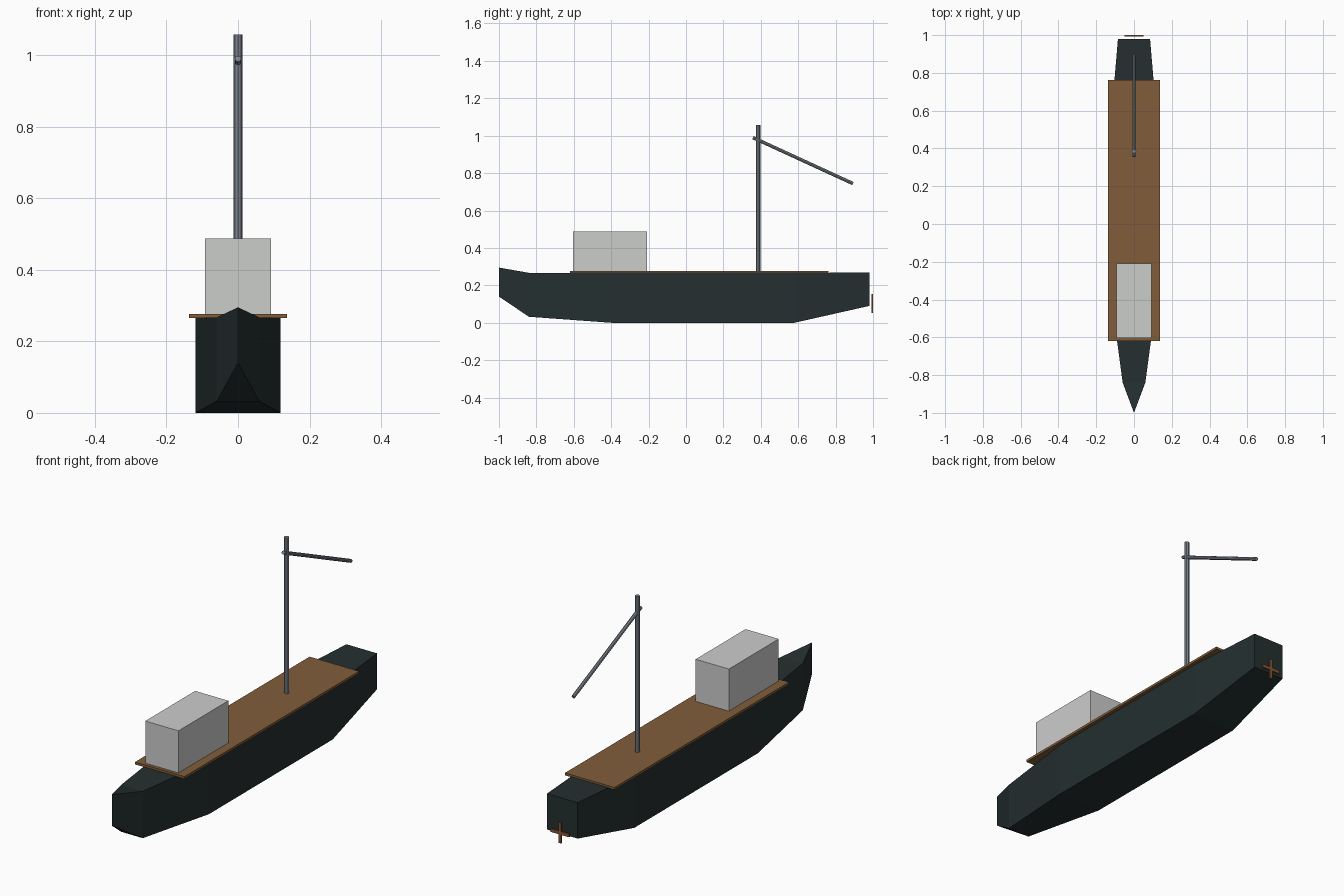
import bpy
import bmesh
from mathutils import Vector

if "Cube" in bpy.data.objects:
    bpy.data.objects.remove(bpy.data.objects["Cube"], do_unlink=True)


def material(name, r, g, b):
    m = bpy.data.materials.new(name)
    m.use_nodes = True
    m.diffuse_color = (r, g, b, 1)
    m.node_tree.nodes["Principled BSDF"].inputs["Base Color"].default_value = (r, g, b, 1)
    return m


hull_paint = material("dark hull paint", 0.018, 0.028, 0.029)
wood = material("deck wood", 0.22, 0.11, 0.043)
cabin_paint = material("pale cabin paint", 0.6, 0.61, 0.6)
steel = material("grey steel", 0.21, 0.24, 0.28)
bronze = material("bronze", 0.24, 0.095, 0.035)


def finish(name, bm, mat):
    bmesh.ops.recalc_face_normals(bm, faces=bm.faces)
    mesh = bpy.data.meshes.new(name)
    bm.to_mesh(mesh)
    bm.free()
    mesh.materials.append(mat)
    obj = bpy.data.objects.new(name, mesh)
    bpy.context.collection.objects.link(obj)
    return obj


def box(name, low, high, mat):
    low, high = Vector(low), Vector(high)
    bm = bmesh.new()
    bmesh.ops.create_cube(bm, size=1)
    bmesh.ops.scale(bm, vec=high - low, verts=bm.verts)
    bmesh.ops.translate(bm, vec=(low + high) / 2, verts=bm.verts)
    return finish(name, bm, mat)


def pole(name, start, end, radius, mat):
    start, end = Vector(start), Vector(end)
    axis = end - start
    bm = bmesh.new()
    bmesh.ops.create_cone(bm, cap_ends=True, segments=8, radius1=radius,
                          radius2=radius, depth=axis.length)
    turn = Vector((0, 0, 1)).rotation_difference(axis).to_matrix()
    bmesh.ops.rotate(bm, matrix=turn, verts=bm.verts)
    bmesh.ops.translate(bm, vec=(start + end) / 2, verts=bm.verts)
    return finish(name, bm, mat)


# Hull lofted through stations: y, half width, keel height, rail height
stations = [(-1.0, 0.0, 0.14, 0.295), (-0.84, 0.06, 0.032, 0.267),
            (-0.4, 0.119, 0.0, 0.265), (0.58, 0.119, 0.0, 0.265),
            (0.98, 0.085, 0.09, 0.27)]
bm = bmesh.new()
rings = [[bm.verts.new(p) for p in ((-w, y, lo), (w, y, lo), (w, y, hi), (-w, y, hi))]
         for y, w, lo, hi in stations]
for a, b in zip(rings, rings[1:]):
    for i in range(4):
        j = (i + 1) % 4
        bm.faces.new((a[i], a[j], b[j], b[i]))
bm.faces.new(rings[-1])
# The first station closes into the sharp stem
bmesh.ops.remove_doubles(bm, verts=bm.verts, dist=0.0001)
finish("hull", bm, hull_paint)

# Deck and cabin
box("deck", (-0.137, -0.62, 0.265), (0.137, 0.763, 0.277), wood)
box("cabin", (-0.092, -0.603, 0.275), (0.092, -0.208, 0.488), cabin_paint)

# Mast and sloping boom
pole("mast", (0, 0.385, 0.272), (0, 0.385, 1.058), 0.012, steel)
pole("boom", (0, 0.358, 0.99), (0, 0.893, 0.744), 0.009, steel)

# Crossed propeller blades
box("propeller_upright_blade", (-0.008, 0.992, 0.052), (0.008, 1.0, 0.155), bronze)
box("propeller_level_blade", (-0.051, 0.992, 0.095), (0.051, 1.0, 0.111), bronze)
